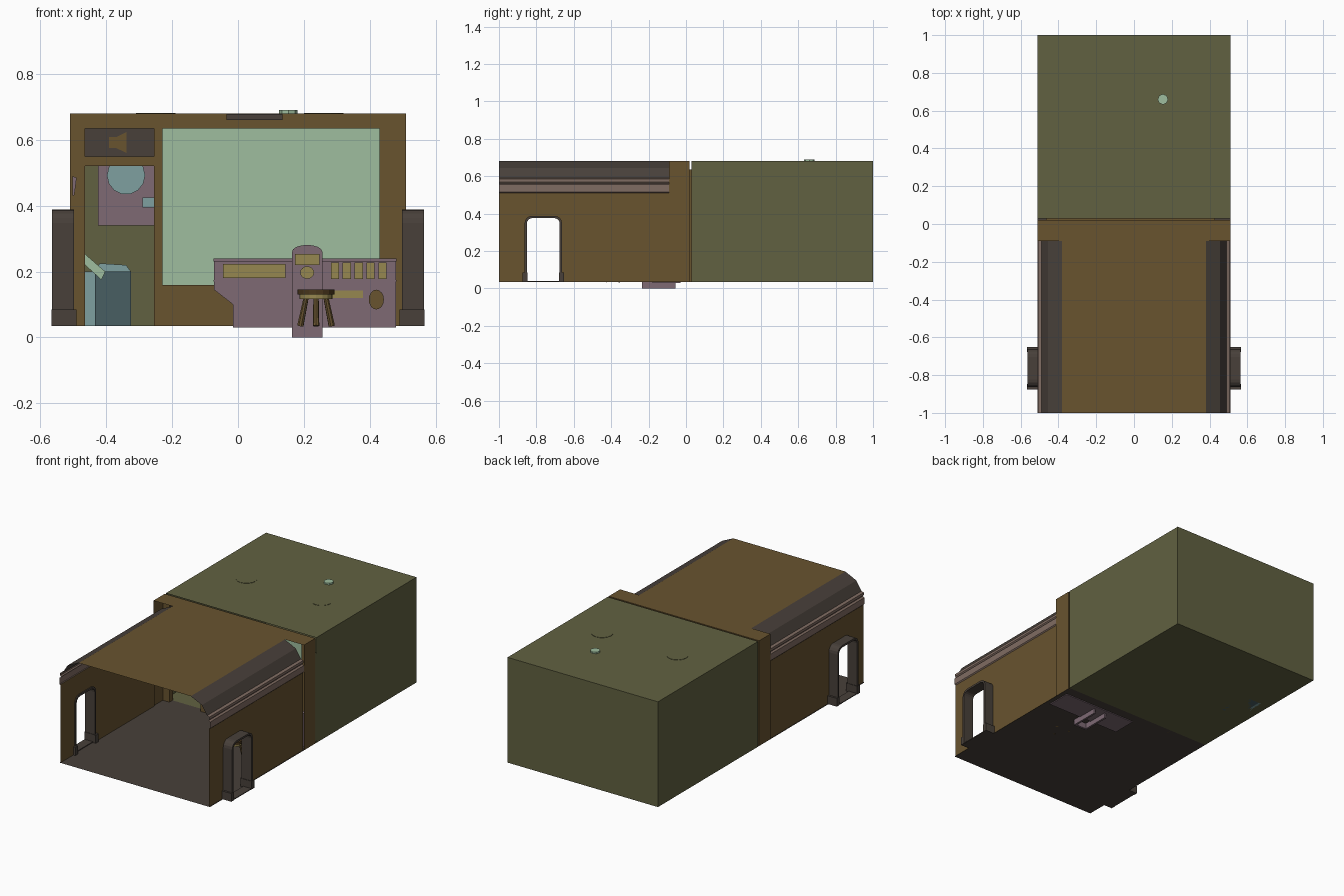
import bpy
import bmesh
from math import cos, sin, pi
from mathutils import Vector

starter = bpy.data.objects.get("Cube")
if starter:
    bpy.data.objects.remove(starter)


def material(name, hex_code):
    """Flat material from an sRGB hex colour."""
    channels = [int(hex_code[i:i + 2], 16) / 255 for i in (0, 2, 4)]
    linear = [c / 12.92 if c < 0.04 else ((c + 0.055) / 1.055) ** 2.4 for c in channels]
    mat = bpy.data.materials.new(name)
    mat.use_nodes = True
    mat.diffuse_color = (*linear, 1)
    node = next(n for n in mat.node_tree.nodes if n.type == 'BSDF_PRINCIPLED')
    node.inputs["Base Color"].default_value = (*linear, 1)
    return mat


brown = material("brown_wall", "68532F")
olive = material("olive_room", "616141")
dark = material("dark_grey", "48403A")
mauve = material("mauve_console", "7E6A74")
green = material("pale_green", "9FBE9F")
teal = material("teal", "7EA0A0")
deep_teal = material("deep_teal", "485E62")
yellow = material("dull_yellow", "968750")
taupe = material("taupe_moulding", "806C62")
wood = material("dark_wood", "4A371D")


def finish(name, bm, mat, closed=True):
    if closed:
        bmesh.ops.recalc_face_normals(bm, faces=bm.faces[:])
    mesh = bpy.data.meshes.new(name)
    bm.to_mesh(mesh)
    bm.free()
    mesh.materials.append(mat)
    obj = bpy.data.objects.new(name, mesh)
    bpy.context.collection.objects.link(obj)
    return obj


def place(axis, depth, u, v):
    """Point of a section drawn across the given axis."""
    return {"x": (depth, u, v), "y": (u, depth, v), "z": (u, v, depth)}[axis]


def prism(name, mat, axis, outline, start, end):
    bm = bmesh.new()
    rings = [[bm.verts.new(place(axis, d, u, v)) for u, v in outline] for d in (start, end)]
    for ring in rings:
        bm.faces.new(ring)
    for i in range(len(outline)):
        j = (i + 1) % len(outline)
        bm.faces.new((rings[0][i], rings[0][j], rings[1][j], rings[1][i]))
    return finish(name, bm, mat)


def strip(name, mat, path, start, end):
    """Open sheet: a path in x and z drawn out along y."""
    bm = bmesh.new()
    rings = [[bm.verts.new((x, y, z)) for x, z in path] for y in (start, end)]
    for i in range(len(path) - 1):
        bm.faces.new((rings[0][i], rings[0][i + 1], rings[1][i + 1], rings[1][i]))
    return finish(name, bm, mat, False)


def box(name, mat, x, y, z):
    outline = [(x[0], z[0]), (x[1], z[0]), (x[1], z[1]), (x[0], z[1])]
    return prism(name, mat, "y", outline, *y)


def ellipse(u, v, ru, rv, sides=16):
    return [(u + ru * cos(2 * pi * i / sides), v + rv * sin(2 * pi * i / sides))
            for i in range(sides)]


def arch(half, top, radius, middle=-0.763, steps=4):
    """Doorway outline in y and z, from one foot over the top to the other."""
    left = [(middle - half, FLOOR)]
    for i in range(steps + 1):
        a = pi - i * pi / 2 / steps
        left.append((middle - half + radius + radius * cos(a), top - radius + radius * sin(a)))
    return left + [(2 * middle - y, z) for y, z in reversed(left)]


def leg(name, mat, bottom, top, radius):
    bottom, top = Vector(bottom), Vector(top)
    bm = bmesh.new()
    bmesh.ops.create_cone(bm, cap_ends=True, segments=8, radius1=radius,
                          radius2=radius * 0.8, depth=(top - bottom).length)
    turn = (top - bottom).to_track_quat('Z', 'Y').to_matrix()
    bmesh.ops.rotate(bm, verts=bm.verts[:], matrix=turn)
    bmesh.ops.translate(bm, verts=bm.verts[:], vec=(bottom + top) / 2)
    return finish(name, bm, mat)


FLOOR, ROOF, HALF = 0.035, 0.68, 0.51
PORTAL = -0.09

# Hall floor and roof
strip("hall_floor", dark, [(-HALF, FLOOR), (HALF, FLOOR)], -1, 0.03)
strip("hall_roof", brown, [(-0.38, ROOF), (0.38, ROOF)], -1, PORTAL)
box("ceiling_hatch", dark, (-0.035, 0.135), (-0.2, -0.01), (0.66, 0.679))

for side, label in ((-1, "right"), (1, "left")):
    def across(path):
        return [(side * x, z) for x, z in path]

    # Hall wall with its arched doorway
    bm = bmesh.new()
    outline = [(-1, FLOOR), *arch(0.09, 0.383, 0.03), (PORTAL, FLOOR), (PORTAL, 0.515), (-1, 0.515)]
    bm.faces.new([bm.verts.new((side * 0.504, y, z)) for y, z in outline])
    finish(label + "_hall_wall", bm, brown, False)

    # Rail moulding and roof cove
    strip(label + "_moulding", taupe, across(
        [(0.504, 0.51), (0.51, 0.516), (0.51, 0.555), (0.5, 0.562), (0.506, 0.57),
         (0.506, 0.585), (0.49, 0.59)]), -1, PORTAL)
    strip(label + "_cove", dark, across([(0.49, 0.59), (0.455, 0.645), (0.38, ROOF)]), -1, PORTAL)

    # Door surround, its feet and sill
    ring = arch(0.1, 0.388, 0.04) + arch(0.088, 0.376, 0.03)[::-1]
    prism(label + "_door_surround", dark, "x", ring, side * 0.498, side * 0.565)
    for end in (-1, 1):
        ys = sorted(-0.763 + end * d for d in (0.085, 0.112))
        box(label + "_door_foot", dark, sorted((side * 0.49, side * 0.567)), ys, (FLOOR, 0.085))
    box(label + "_door_sill", dark, sorted((side * HALF, side * 0.565)),
        (-0.85, -0.676), (FLOOR, 0.04))

# Portal sleeve joining hall and room
strip("portal_sleeve", brown, [(-HALF, FLOOR), (-HALF, ROOF), (HALF, ROOF), (HALF, FLOOR)],
      PORTAL, 0.02)

# Partition wall around the door and window
partition = [((-HALF, -0.465), (FLOOR, ROOF)), ((0.43, HALF), (FLOOR, ROOF)),
             ((-0.465, 0.43), (0.635, ROOF)), ((-0.255, -0.23), (FLOOR, 0.635)),
             ((-0.465, -0.255), (0.52, 0.55)), ((-0.23, 0.43), (FLOOR, 0.16))]
for xs, zs in partition:
    box("partition_wall", brown, xs, (0, 0.018), zs)
strip("partition_lining", brown, [(-0.465, FLOOR), (-0.465, 0.636), (0.43, 0.636), (0.43, FLOOR)],
      0.018, 0.036)
box("window_pane", green, (-0.23, 0.43), (0.008, 0.014), (0.16, 0.635))

# Loudspeaker panel above the door
box("speaker_panel", dark, (-0.465, -0.255), (0.008, 0.014), (0.55, 0.635))
prism("speaker_symbol", brown, "y",
      [(-0.392, 0.575), (-0.37, 0.575), (-0.338, 0.56), (-0.338, 0.624), (-0.37, 0.608),
       (-0.392, 0.608)], 0.004, 0.008)

# Rear room, open towards the hall
bm = bmesh.new()
bmesh.ops.create_cube(bm, size=1)
for v in bm.verts:
    v.co = (v.co.x * 2 * HALF, 0.515 + v.co.y * 0.97, 0.3575 + v.co.z * 0.645)
bm.normal_update()
bmesh.ops.delete(bm, geom=[f for f in bm.faces if f.normal.y < -0.5], context='FACES')
finish("rear_room", bm, olive, False)
for x in (-0.25, 0.26):
    prism("ceiling_lamp", olive, "z", ellipse(x, 0.44, 0.06, 0.06), 0.67, 0.682)
prism("roof_vent", green, "z", ellipse(0.153, 0.66, 0.028, 0.028, 8), 0.67, 0.69)

# Rear room furniture
box("wash_panel", mauve, (-0.425, -0.15), (0.96, 0.98), (0.34, 0.56))
prism("wash_mirror", teal, "y", ellipse(-0.34, 0.492, 0.058, 0.058, 14), 0.954, 0.96)
box("wash_plate", teal, (-0.29, -0.22), (0.954, 0.96), (0.395, 0.425))
box("cabinet", deep_teal, (-0.435, -0.325), (0.4, 0.6), (FLOOR, 0.2))
box("cabinet_side", teal, (-0.47, -0.435), (0.42, 0.6), (FLOOR, 0.2))
prism("cabinet_top", teal, "y",
      [(-0.435, 0.2), (-0.325, 0.2), (-0.34, 0.22), (-0.42, 0.225)], 0.42, 0.6)
prism("leaning_board", green, "y",
      [(-0.47, 0.225), (-0.415, 0.175), (-0.403, 0.2), (-0.47, 0.258)], 0.36, 0.38)

# Console desk
prism("console_body", mauve, "y",
      [(-0.015, 0.03), (0.48, 0.03), (0.48, 0.23), (-0.073, 0.23), (-0.073, 0.145),
       (-0.015, 0.1)], -0.18, -0.03)
box("console_ledge", mauve, (-0.075, 0.482), (-0.186, -0.03), (0.23, 0.24))
box("console_lower_ledge", mauve, (-0.075, 0.482), (-0.184, -0.18), (0.17, 0.175))
box("console_screen", yellow, (-0.045, 0.145), (-0.185, -0.18), (0.18, 0.223))
for i in range(5):
    x = 0.282 + i * 0.036
    box("console_key", yellow, (x, x + 0.025), (-0.185, -0.18), (0.178, 0.228))
box("console_label", yellow, (0.28, 0.38), (-0.184, -0.18), (0.12, 0.143))
prism("console_knob", brown, "y", ellipse(0.42, 0.115, 0.023, 0.03), -0.185, -0.18)
prism("console_disc", mauve, "y", ellipse(0.068, 0.1, 0.045, 0.045), -0.182, -0.18)

# Console tower with arched top and hollow base
crown = [(0.21 + 0.046 * cos(i * pi / 8), 0.26 + 0.021 * sin(i * pi / 8)) for i in range(9)]
prism("console_tower", mauve, "y", [(0.164, 0.04), (0.256, 0.04)] + crown, -0.235, -0.055)
box("tower_base_front", mauve, (0.164, 0.256), (-0.235, -0.222), (0, 0.04))
for x in (0.164, 0.244):
    box("tower_base_side", mauve, (x, x + 0.012), (-0.235, -0.055), (0, 0.04))
box("tower_display", yellow, (0.173, 0.247), (-0.24, -0.235), (0.22, 0.254))
prism("tower_dial", yellow, "y", ellipse(0.21, 0.197, 0.021, 0.019), -0.24, -0.235)

# Tilted panel on the hall wall
prism("wall_panel", mauve, "y",
      [(-0.503, 0.43), (-0.497, 0.432), (-0.49, 0.485), (-0.503, 0.49)], -0.55, -0.33)

# Three-legged stool
sx, sy = 0.237, -0.38
prism("stool_rim", yellow, "z", ellipse(sx, sy, 0.05, 0.05), 0.117, 0.13)
prism("stool_seat", wood, "z", ellipse(sx, sy, 0.056, 0.056), 0.13, 0.145)
for i in range(3):
    a = -pi / 2 + i * 2 * pi / 3
    leg("stool_leg", brown, (sx + 0.055 * cos(a), sy + 0.055 * sin(a), FLOOR),
        (sx + 0.035 * cos(a), sy + 0.035 * sin(a), 0.12), 0.01)
